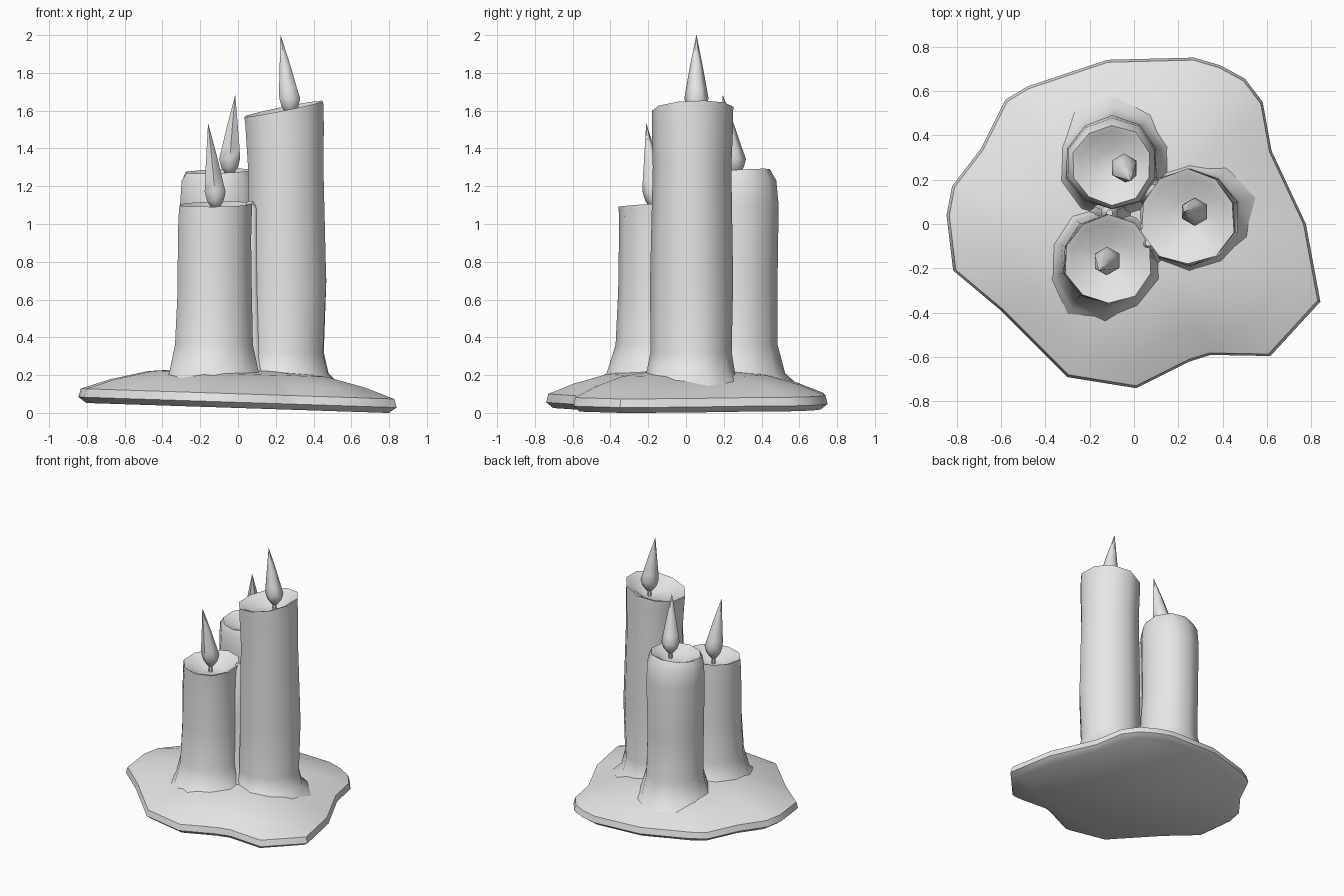
import bpy, bmesh, math
from mathutils import Vector

cube = bpy.data.objects.get("Cube")
if cube:
    bpy.data.objects.remove(cube, do_unlink=True)

# One plain grey wax colour
wax = bpy.data.materials.new("grey wax")
wax.use_nodes = True
GREY = (0.8, 0.8, 0.8, 1)
wax.diffuse_color = GREY
wax.node_tree.nodes["Principled BSDF"].inputs["Base Color"].default_value = GREY


def skin(name, rings, angle=50):
    """Join equal-length rings of points into a closed, smooth-shaded surface."""
    bm = bmesh.new()
    loops = [[bm.verts.new(p) for p in ring] for ring in rings]
    n = len(loops[0])
    for low, high in zip(loops, loops[1:]):
        for i in range(n):
            j = (i + 1) % n
            bm.faces.new((low[i], low[j], high[j], high[i]))
    bm.faces.new(loops[0][::-1])
    # Close the top with a fan
    centre = bm.verts.new(sum((v.co for v in loops[-1]), Vector()) / n)
    for i in range(n):
        bm.faces.new((loops[-1][i], loops[-1][(i + 1) % n], centre))
    bmesh.ops.recalc_face_normals(bm, faces=bm.faces)
    mesh = bpy.data.meshes.new(name)
    bm.to_mesh(mesh)
    bm.free()
    mesh.materials.append(wax)
    obj = bpy.data.objects.new(name, mesh)
    bpy.context.collection.objects.link(obj)
    bpy.ops.object.select_all(action="DESELECT")
    obj.select_set(True)
    bpy.context.view_layer.objects.active = obj
    bpy.ops.object.shade_smooth_by_angle(angle=math.radians(angle))
    return obj


def ring(x, y, z, r, n, tilt=(0, 0), wobble=0.0, phase=0.0):
    pts = []
    for i in range(n):
        a = math.tau * (i + 0.5) / n
        rr = r * (1 + wobble * math.sin(3 * a + phase))
        dx, dy = rr * math.cos(a), rr * math.sin(a)
        pts.append(Vector((x + dx, y + dy, z + tilt[0] * dx + tilt[1] * dy)))
    return pts


# Melted pool: irregular outline, rounded rim, rising to the middle
outline = [(0.27, 0.75), (-0.12, 0.74), (-0.48, 0.62), (-0.58, 0.56), (-0.69, 0.34),
           (-0.82, 0.17), (-0.845, 0.04), (-0.815, -0.21), (-0.6, -0.39), (-0.3, -0.69),
           (0.01, -0.74), (0.25, -0.62), (0.345, -0.59), (0.615, -0.595), (0.84, -0.35),
           (0.775, 0), (0.62, 0.33), (0.58, 0.55), (0.5, 0.655), (0.39, 0.715)]
layers = [(0.95, 0.0), (1.0, 0.03), (0.985, 0.075), (0.8, 0.13), (0.56, 0.18), (0.3, 0.2)]
pool = [[Vector((x * s, y * s, 0.026 - 0.033 * x * s + h)) for x, y in outline]
        for s, h in layers]
skin("melted_wax_pool", pool)


def candle(name, rows, tilt, dip, phase):
    """rows: (z, x, y, radius) from the flared foot up to the rim."""
    n = 10
    rings = []
    for k, (z, x, y, r) in enumerate(rows):
        t = tilt if k == len(rows) - 1 else (0, 0)
        rings.append(ring(x, y, z, r, n, t, 0.025, phase + k * 0.5))
    z, x, y, r = rows[-1]
    rings.append(ring(x, y, z - 0.01, r * 0.86, n, tilt))
    rings.append(ring(x, y, z - dip, r * 0.4, n))
    skin(name, rings)


def flame(name, base, tip, wick_z):
    """Six-sided teardrop leaning from base to tip, on a thin wick."""
    base, tip = Vector(base), Vector(tip)
    rings = []
    for t, r, lean in [(0, 0.025, 0), (0.08, 0.05, 0), (0.19, 0.064, 0.02),
                       (0.32, 0.055, 0.2), (0.6, 0.034, 0.5), (1, 0.001, 1)]:
        c = base.lerp(tip, lean)
        rings.append(ring(c.x, c.y, base.z + t * (tip.z - base.z), r, 6))
    skin(name + "_flame", rings, 60)
    skin(name + "_wick", [ring(base.x, base.y, z, 0.013, 6) for z in (wick_z, base.z + 0.02)])


# Tall candle on the left side
candle("tall_candle", [(0.12, 0.25, 0.02, 0.33), (0.21, 0.25, 0.03, 0.235),
                       (0.32, 0.245, 0.03, 0.215), (0.7, 0.255, 0.03, 0.22),
                       (1.3, 0.25, 0.03, 0.208), (1.52, 0.245, 0.03, 0.215),
                       (1.61, 0.242, 0.03, 0.215)], (0.2, 0.05), 0.07, 0)
flame("tall", (0.275, 0.055, 1.585), (0.225, 0.055, 2.0), 1.5)

# Short candle at the front
candle("front_candle", [(0.12, -0.13, -0.18, 0.36), (0.21, -0.13, -0.17, 0.25),
                        (0.36, -0.13, -0.16, 0.215), (0.65, -0.125, -0.16, 0.203),
                        (0.92, -0.125, -0.16, 0.2), (1.04, -0.12, -0.16, 0.2),
                        (1.105, -0.115, -0.16, 0.2)], (0.02, 0.07), 0.07, 1)
flame("front", (-0.12, -0.165, 1.085), (-0.158, -0.21, 1.53), 1.0)

# Middle candle at the back
candle("back_candle", [(0.12, -0.09, 0.26, 0.36), (0.21, -0.09, 0.27, 0.25),
                       (0.36, -0.09, 0.27, 0.21), (0.7, -0.1, 0.275, 0.205),
                       (1.1, -0.1, 0.275, 0.212), (1.23, -0.1, 0.272, 0.205),
                       (1.28, -0.1, 0.265, 0.18)], (0.04, 0.06), 0.06, 2)
flame("back", (-0.045, 0.255, 1.265), (-0.015, 0.195, 1.68), 1.18)

# Wax runs bridging the candles where they touch
for name, x, y, top in [("front_wax_run", 0.065, -0.085, 1.12),
                        ("back_wax_run", 0.085, 0.14, 1.15),
                        ("side_wax_run", -0.11, 0.05, 1.0)]:
    skin(name, [ring(x, y, z, r, 8) for z, r in
                [(0.15, 0.13), (0.3, 0.075), (0.7, 0.05), (top - 0.04, 0.04), (top, 0.015)]])
